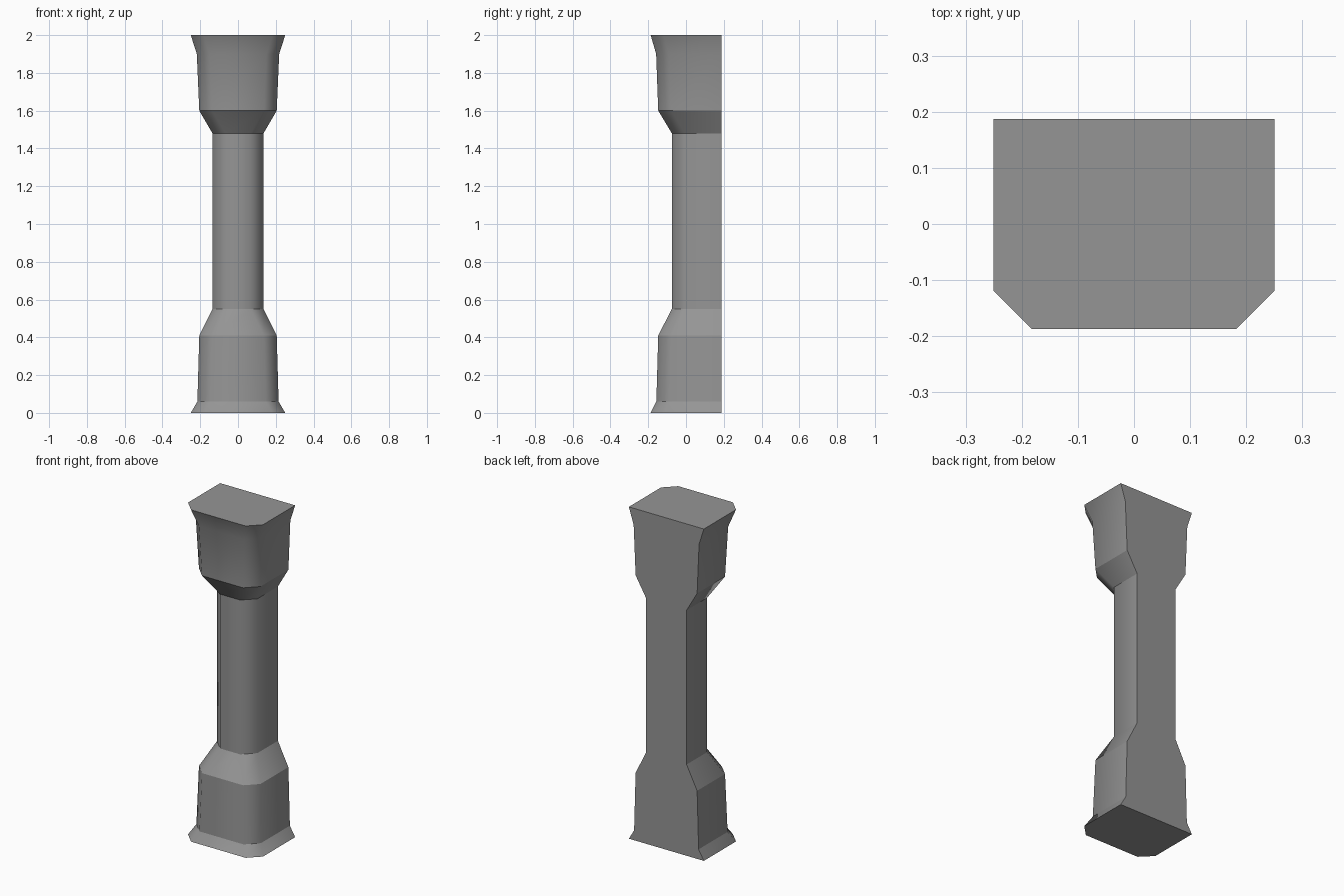
import bpy
import bmesh

cube = bpy.data.objects.get("Cube")
if cube:
    bpy.data.objects.remove(cube)

# Plain stone colour
stone = bpy.data.materials.new("grey stone")
stone.use_nodes = True
GREY = (0.3, 0.3, 0.3, 1)
stone.diffuse_color = GREY
stone.node_tree.nodes["Principled BSDF"].inputs["Base Color"].default_value = GREY

BACK = 0.187
CHAMFER = 0.068

# Pillar profile from the floor up: height, half width, front depth, crisp ring
PROFILE = [
    (0.00, 0.250, -0.187, True),
    (0.06, 0.215, -0.157, True),
    (0.41, 0.205, -0.147, True),
    (0.55, 0.135, -0.075, True),
    (1.48, 0.135, -0.075, True),
    (1.60, 0.205, -0.147, True),
    (1.90, 0.218, -0.158, False),
    (2.00, 0.250, -0.187, True),
]


def ring(bm, z, w, front):
    """Flat-backed section with two chamfered front corners."""
    c = CHAMFER
    half = [(w - c, front), (w, front + c), (w, BACK)]
    outline = half + [(-x, y) for x, y in reversed(half)]
    return [bm.verts.new((x, y, z)) for x, y in outline]


# Loft the sections into one wall pillar
bm = bmesh.new()
rings = [ring(bm, z, w, front) for z, w, front, crisp in PROFILE]
count = len(rings[0])
for low, high in zip(rings, rings[1:]):
    for i in range(count):
        j = (i + 1) % count
        bm.faces.new((low[i], low[j], high[j], high[i]))
bm.faces.new(list(reversed(rings[0])))
bm.faces.new(rings[-1])
bmesh.ops.recalc_face_normals(bm, faces=bm.faces)

# Round shading over the chamfers, crisp mouldings and back edges
for face in bm.faces:
    face.smooth = True
for r, row in zip(rings, PROFILE):
    if row[3]:
        for i in range(count):
            edge = bm.edges.get((r[i], r[(i + 1) % count]))
            edge.smooth = False
for edge in bm.edges:
    if all(abs(v.co.y - BACK) < 0.001 for v in edge.verts):
        edge.smooth = False

mesh = bpy.data.meshes.new("wall_pillar")
bm.to_mesh(mesh)
bm.free()
mesh.materials.append(stone)
pillar = bpy.data.objects.new("wall_pillar", mesh)
bpy.context.collection.objects.link(pillar)
